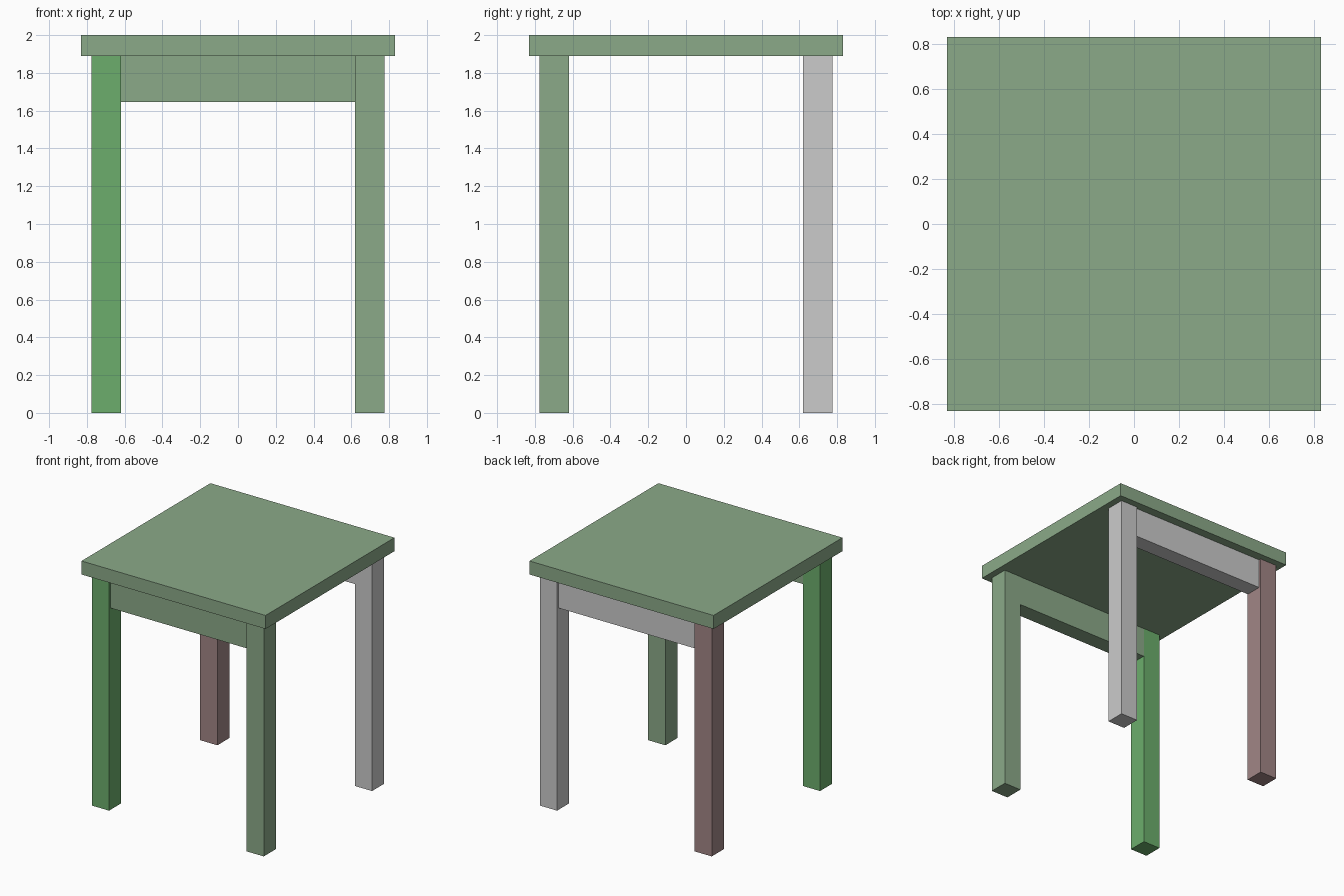
import bpy

if "Cube" in bpy.data.objects:
    bpy.data.objects.remove(bpy.data.objects["Cube"])


def material(name, rgb):
    mat = bpy.data.materials.new(name)
    mat.diffuse_color = (*rgb, 1.0)
    mat.use_nodes = True
    mat.node_tree.nodes["Principled BSDF"].inputs["Base Color"].default_value = mat.diffuse_color
    return mat


def box(name, x, y, z, mat=None):
    """Box from (min, max) ranges on each axis."""
    bpy.ops.mesh.primitive_cube_add(size=1)
    obj = bpy.context.object
    obj.name = name
    obj.location = [(a + b) / 2 for a, b in (x, y, z)]
    obj.scale = [b - a for a, b in (x, y, z)]
    bpy.ops.object.transform_apply(location=True, scale=True)
    if mat:
        obj.data.materials.append(mat)
    return obj


def span(sign, inner, outer):
    return tuple(sorted((sign * inner, sign * outer)))


green = material("green", (0.15, 0.42, 0.15))
pale_green = material("pale_green", (0.26, 0.40, 0.25))
dusty_red = material("dusty_red", (0.36, 0.24, 0.24))

TOP, UNDER = 2.0, 1.89
HALF = 0.83
LEG_IN, LEG_OUT = 0.62, 0.775

# Square top slab
box("table_top", (-HALF, HALF), (-HALF, HALF), (UNDER, TOP), pale_green)

# Four corner legs
leg_colours = {
    ("front", "left"): green,
    ("front", "right"): pale_green,
    ("back", "left"): dusty_red,
    ("back", "right"): None,
}
for (depth, side), mat in leg_colours.items():
    sx = -1 if side == "left" else 1
    sy = -1 if depth == "front" else 1
    box(f"{depth}_{side}_leg", span(sx, LEG_IN, LEG_OUT),
        span(sy, LEG_IN, LEG_OUT), (0, UNDER), mat)

# Aprons between the legs, front and back only
for depth, sy, mat in (("front", -1, pale_green), ("back", 1, None)):
    box(f"{depth}_apron", (-LEG_IN, LEG_IN), span(sy, 0.622, 0.757),
        (1.645, UNDER), mat)
